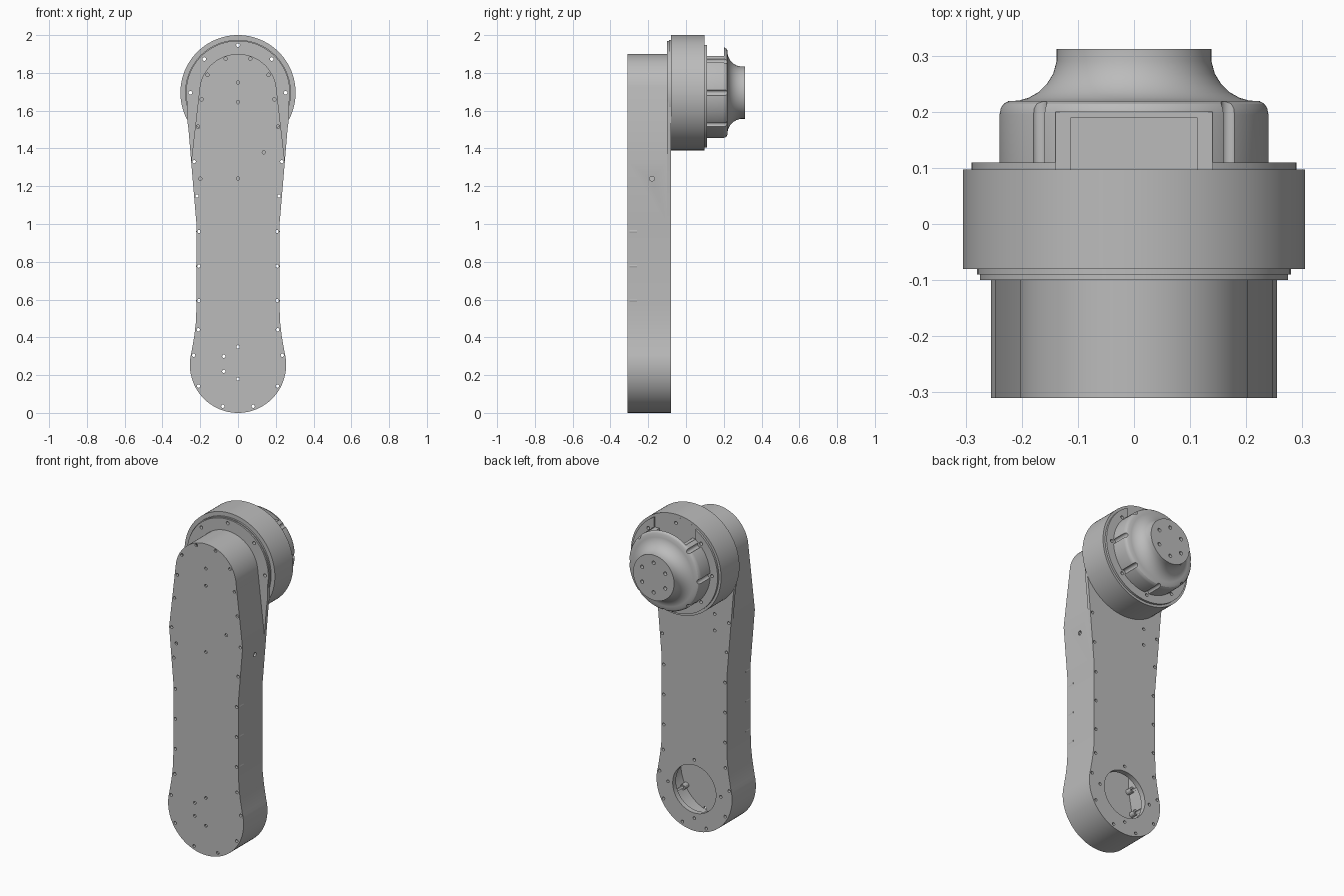
import bpy, bmesh
from math import cos, sin, pi, radians
from mathutils import Matrix

cube = bpy.data.objects.get("Cube")
if cube:
    bpy.data.objects.remove(cube, do_unlink=True)

grey = bpy.data.materials.new("machined_grey")
grey.use_nodes = True
colour = (0.5, 0.5, 0.5, 1)
grey.diffuse_color = colour
grey.node_tree.nodes["Principled BSDF"].inputs["Base Color"].default_value = colour

AXIS = 1.695     # height of the joint axis
FOOT = 0.255     # height and radius of the lower end
FRONT, PLATE, BACK = -0.31, -0.1, -0.08


def finish(name, bm):
    bmesh.ops.recalc_face_normals(bm, faces=bm.faces)
    mesh = bpy.data.meshes.new(name)
    bm.to_mesh(mesh)
    bm.free()
    obj = bpy.data.objects.new(name, mesh)
    bpy.context.collection.objects.link(obj)
    mesh.materials.append(grey)
    return obj


def select(obj):
    bpy.ops.object.select_all(action='DESELECT')
    obj.select_set(True)
    bpy.context.view_layer.objects.active = obj


def cut(obj, *cutters):
    select(obj)
    for cutter in cutters:
        mod = obj.modifiers.new("cut", 'BOOLEAN')
        mod.operation = 'DIFFERENCE'
        mod.solver = 'EXACT'
        mod.object = cutter
        bpy.ops.object.modifier_apply(modifier=mod.name)


def smooth(obj):
    select(obj)
    bpy.ops.object.shade_smooth_by_angle(angle=radians(28))


def arc(cz, r, start, end, steps):
    angles = [radians(start + (end - start) * i / steps) for i in range(steps + 1)]
    return [(r * cos(a), cz + r * sin(a)) for a in angles]


def prism(name, half, y0, y1):
    """Extrude a mirrored half outline (x, z) along y."""
    outline = half + [(-x, z) for x, z in reversed(half) if x > 0.001]
    bm = bmesh.new()
    face = bm.faces.new([bm.verts.new((x, y0, z)) for x, z in outline])
    top = bmesh.ops.extrude_face_region(bm, geom=[face])["geom"]
    verts = [v for v in top if isinstance(v, bmesh.types.BMVert)]
    bmesh.ops.translate(bm, vec=(0, y1 - y0, 0), verts=verts)
    bmesh.ops.remove_doubles(bm, verts=bm.verts, dist=0.0005)
    return finish(name, bm)


def pins(name, items, segments=12):
    """Cylinders along y, each given as x, z, radius, start and end."""
    bm = bmesh.new()
    for x, z, r, y0, y1 in items:
        place = Matrix.Translation((x, (y0 + y1) / 2, z)) @ Matrix.Rotation(pi / 2, 4, 'X')
        bmesh.ops.create_cone(bm, cap_ends=True, segments=segments, radius1=r,
                              radius2=r, depth=y1 - y0, matrix=place)
    return finish(name, bm)


def lathe(name, profile, segments=96):
    """Turn (radius, y) points about the joint axis."""
    bm = bmesh.new()
    rings = []
    for r, y in profile:
        angles = [2 * pi * i / segments for i in range(segments)]
        rings.append([bm.verts.new((r * cos(a), y, AXIS + r * sin(a))) for a in angles])
    for a, b in zip(rings, rings[1:]):
        for i in range(segments):
            j = (i + 1) % segments
            bm.faces.new((a[i], a[j], b[j], b[i]))
    bm.faces.new(rings[0])
    bm.faces.new(rings[-1])
    return finish(name, bm)


def box(name, low, high):
    bm = bmesh.new()
    size = [b - a for a, b in zip(low, high)]
    centre = [(a + b) / 2 for a, b in zip(low, high)]
    bmesh.ops.create_cube(bm, size=1, matrix=Matrix.Translation(centre) @ Matrix.Diagonal((*size, 1)))
    return finish(name, bm)


def around(cz, r, count, offset=0):
    angles = [2 * pi * i / count + offset for i in range(count)]
    return [(r * cos(a), cz + r * sin(a)) for a in angles]


# Hollow arm and its wider back plate
lower = arc(FOOT, FOOT, -90, 15, 24) + [(0.231, 0.41), (0.223, 0.48), (0.22, 0.56),
                                        (0.22, 1.0), (0.248, 1.33)]
arm = prism("arm_shell", lower + arc(AXIS, 0.205, 10, 90, 24), FRONT, PLATE)
select(arm)
shell = arm.modifiers.new("shell", 'SOLIDIFY')
shell.thickness = 0.012
shell.offset = -1
shell.use_even_offset = True
bpy.ops.object.modifier_apply(modifier=shell.name)
plate = prism("arm_back_plate", lower + [(0.262, 1.5), (0.27, 1.56)]
              + arc(AXIS, 0.275, -12, 90, 30), PLATE, BACK)

# Screw holes along the arm edge, and standoffs behind them
edge = [(0.08, 0.035), (0.208, 0.142), (0.235, 0.305), (0.21, 0.44), (0.207, 0.594),
        (0.207, 0.777), (0.207, 0.96), (0.217, 1.148), (0.232, 1.33), (0.212, 1.515),
        (0.193, 1.66), (0.162, 1.79), (0.065, 1.875)]
edge = [(s * x, z) for x, z in edge for s in (-1, 1)]
standoffs = pins("screw_standoffs", [(x * 0.99, z, 0.017, FRONT + 0.01, FRONT + 0.05)
                                     for x, z in edge if z < 1.4 and z > 0.1])
edge_cutter = pins("edge_hole_cutter", [(x, z, 0.009, -0.35, -0.079) for x, z in edge])

# Holes in the front face, and in the back around the access opening
front_holes = [(0, 1.75), (0, 1.645), (0, 1.24), (-0.2, 1.24), (0.137, 1.38),
               (0, 0.35), (0, 0.18), (-0.075, 0.3), (-0.075, 0.22)]
front_cutter = pins("front_hole_cutter", [(x, z, 0.009, -0.35, -0.29) for x, z in front_holes])
back_holes = around(FOOT, 0.178, 4) + [(-0.137, 1.36), (-0.137, 1.26)]
back_cutter = pins("back_hole_cutter", [(x, z, 0.009, -0.125, -0.05) for x, z in back_holes])
opening_cutter = pins("opening_cutter", [(0, FOOT, 0.146, -0.15, -0.05)], 64)

# Cable hole in the left side
side_cutter = pins("side_hole_cutter", [(0, 0, 0.013, -0.05, 0.05)], 16)
side_cutter.matrix_world = Matrix.Translation((0.24, -0.18, 1.24)) @ Matrix.Rotation(pi / 2, 4, 'Z')

# Turned joint housing, with stepped rims
flange = lathe("front_flange", [(0.28, -0.09), (0.28, -0.075)])
housing = lathe("joint_housing", [(0.305, BACK), (0.305, 0.097)])
ring = lathe("rear_ring", [(0.29, 0.09), (0.29, 0.11)])

# Hub with rounded shoulder and flared neck
hub = lathe("output_hub", [(0.24, 0.092), (0.24, 0.195), (0.238, 0.206), (0.233, 0.214),
                           (0.224, 0.219), (0.205, 0.22), (0.188, 0.225), (0.17, 0.235),
                           (0.155, 0.25), (0.144, 0.268), (0.138, 0.29), (0.138, 0.312)])

# Rim screws, their clearance grooves in the hub, and output holes
rim = around(AXIS, 0.252, 8)
rim_cutter = pins("rim_hole_cutter", [(x, z, 0.01, -0.2, 0.2) for x, z in rim])
groove_cutter = pins("groove_cutter", [(x, z, 0.014, 0.05, 0.25)
                                       for x, z in around(AXIS, 0.239, 8) if z < 1.92], 20)
output_cutter = pins("output_hole_cutter", [(x, z, 0.011, 0.28, 0.35)
                                            for x, z in around(AXIS, 0.09, 6, pi / 6)])

# Stepped connector pocket at the top of the hub
pocket_step = box("pocket_step_cutter", (-0.14, 0.0971, 1.885), (0.14, 0.2, 2.1))
pocket_deep = box("pocket_deep_cutter", (-0.112, 0.0971, 1.83), (0.112, 0.19, 2.1))

cut(arm, opening_cutter, edge_cutter, front_cutter, back_cutter, side_cutter)
cut(standoffs, edge_cutter)
cut(plate, opening_cutter, edge_cutter, back_cutter, rim_cutter)
cut(flange, rim_cutter)
cut(housing, rim_cutter)
cut(ring, pocket_step, pocket_deep, rim_cutter)
cut(hub, groove_cutter, pocket_step, pocket_deep, output_cutter)

for part in (arm, plate, standoffs, flange, housing, ring, hub):
    smooth(part)

# Cutters are used up
for obj in list(bpy.data.objects):
    if obj.name.endswith("_cutter"):
        bpy.data.objects.remove(obj, do_unlink=True)
